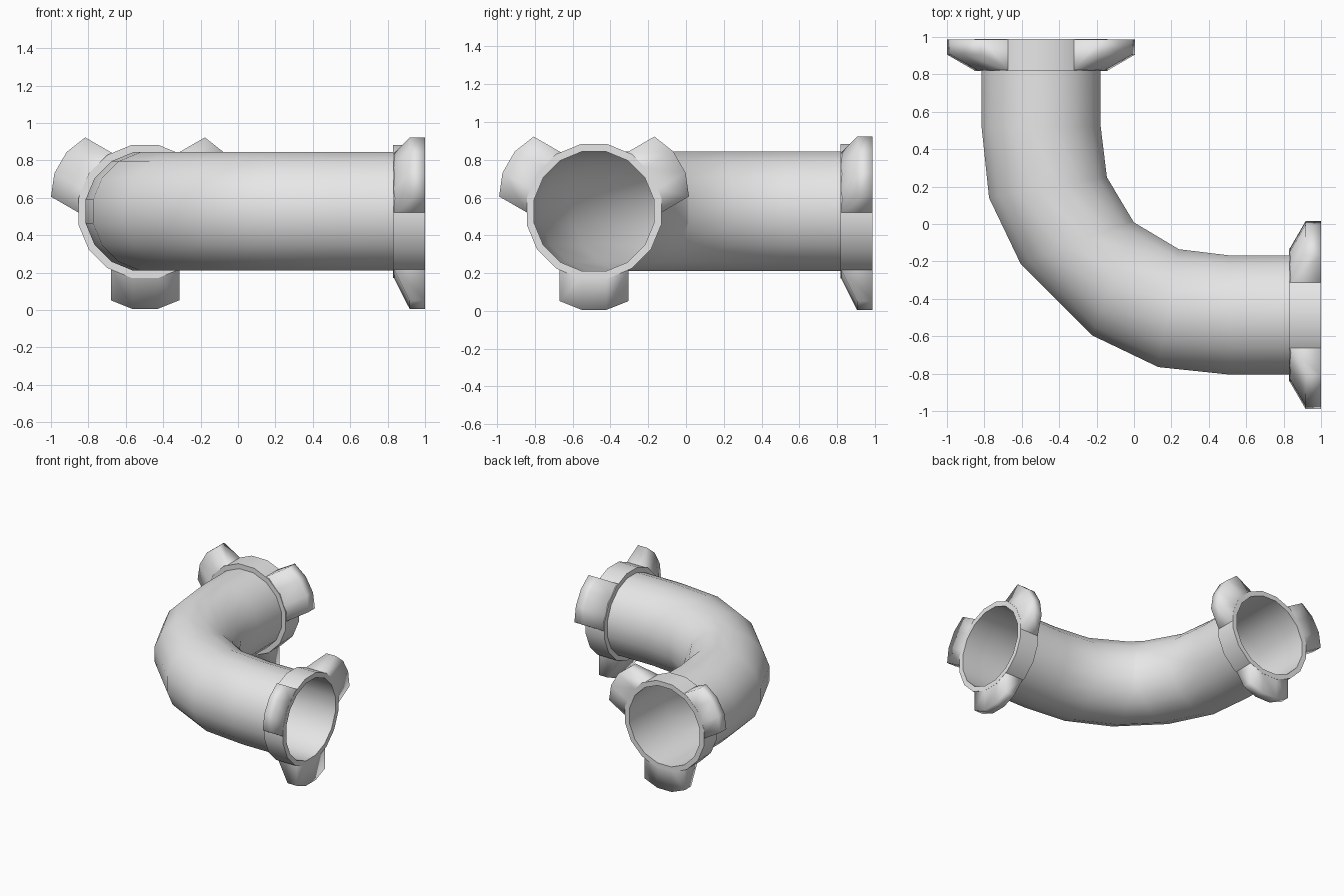
import bpy, bmesh, math
from mathutils import Vector

if "Cube" in bpy.data.objects:
    bpy.data.objects.remove(bpy.data.objects["Cube"], do_unlink=True)

SIDES = 16
STEP = math.tau / SIDES
AXIS_Z = 0.527
PIPE_R = 0.323
RING_R = 0.363
THICK = 0.171

metal = bpy.data.materials.new("light grey")
metal.use_nodes = True
metal.diffuse_color = (0.8, 0.8, 0.8, 1)
metal.node_tree.nodes["Principled BSDF"].inputs["Base Color"].default_value = (0.8, 0.8, 0.8, 1)


def make_object(name, bm, angle, closed=True):
    if closed:
        bmesh.ops.recalc_face_normals(bm, faces=bm.faces)
    mesh = bpy.data.meshes.new(name)
    bm.to_mesh(mesh)
    bm.free()
    mesh.materials.append(metal)
    obj = bpy.data.objects.new(name, mesh)
    bpy.context.collection.objects.link(obj)
    bpy.ops.object.select_all(action='DESELECT')
    obj.select_set(True)
    bpy.context.view_layer.objects.active = obj
    bpy.ops.object.shade_smooth_by_angle(angle=math.radians(angle))
    return obj


def bridge(bm, rows, wrap):
    """Join successive rows of vertices with quads."""
    for a, b in zip(rows, rows[1:]):
        n = len(a)
        for i in range(n if wrap else n - 1):
            j = (i + 1) % n
            bm.faces.new((a[i], a[j], b[j], b[i]))


# Curved pipe: each ring is given by its outer and inner point in plan
half = [((-0.815, 0.98), (-0.178, 0.98)),
        ((-0.815, 0.52), (-0.178, 0.52)),
        ((-0.775, 0.14), (-0.145, 0.25)),
        ((-0.605, -0.215), (-0.004, 0.014))]
swap = lambda p: (p[1] - 0.01, p[0] + 0.01)
rings = half + [(swap(o), swap(i)) for o, i in reversed(half)]
bm = bmesh.new()
rows = []
for outer, inner in rings:
    o, i = Vector((*outer, AXIS_Z)), Vector((*inner, AXIS_Z))
    mid, arm = (o + i) / 2, (o - i) / 2 / math.cos(STEP / 2)
    rows.append([bm.verts.new(mid + arm * math.cos((k + 0.5) * STEP)
                              + Vector((0, 0, PIPE_R * math.sin((k + 0.5) * STEP))))
                 for k in range(SIDES)])
bridge(bm, rows, True)
bmesh.ops.recalc_face_normals(bm, faces=bm.faces)
# Keep the open sheet facing outwards at its first straight length
first = min(bm.faces, key=lambda f: f.calc_center_median().x)
if first.normal.x > 0:
    bmesh.ops.reverse_faces(bm, faces=bm.faces)
make_object("elbow_pipe", bm, 60, closed=False)


def flange(prefix, place):
    # Plain collar around the pipe mouth
    bm = bmesh.new()
    rows = []
    for r, w in ((PIPE_R, 0), (RING_R, 0), (RING_R, THICK), (PIPE_R, THICK), (PIPE_R, 0)):
        rows.append([bm.verts.new(place(r * math.cos((k + 0.5) * STEP),
                                        r * math.sin((k + 0.5) * STEP), w))
                     for k in range(SIDES)])
    bridge(bm, rows, True)
    bmesh.ops.remove_doubles(bm, verts=bm.verts, dist=0.0001)
    make_object(prefix + "_collar", bm, 35)

    # Three lugs with sloping backs
    root = [(-0.183, 0.3), (-0.065, 0.347), (0.065, 0.347), (0.183, 0.3)]
    tip = [(-0.183, 0.475), (-0.065, 0.522), (0.065, 0.522), (0.183, 0.475)]
    front = THICK - 0.001
    for n in range(3):
        turn = -math.pi / 2 + n * math.tau / 3
        c, s = math.cos(turn), math.sin(turn)
        bm = bmesh.new()
        rows = [[bm.verts.new(place(r * c - t * s, r * s + t * c, w)) for t, r in pts]
                for pts, w in ((root, 0.001), (tip, THICK * 0.52), (tip, front), (root, front))]
        bridge(bm, rows, False)
        for side in (0, -1):
            bm.faces.new([row[side] for row in rows])
        make_object(f"{prefix}_lug_{n + 1}", bm, 100)


flange("left", lambda h, v, w: Vector((1 - THICK + w, h - 0.487, AXIS_Z + v)))
flange("back", lambda h, v, w: Vector((h - 0.497, 0.988 - THICK + w, AXIS_Z + v)))
